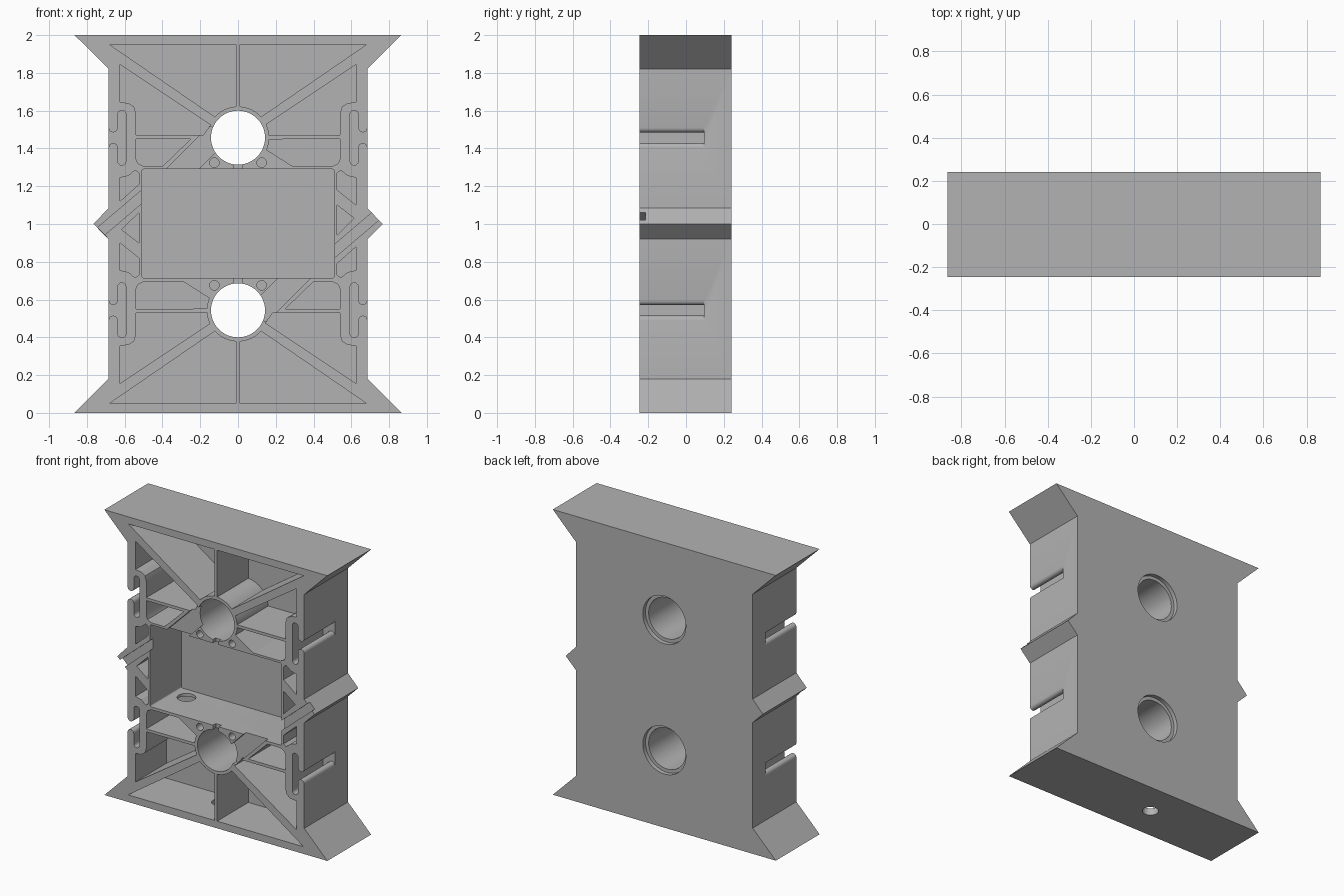
import bpy, bmesh
from math import radians, cos, sin, pi

old = bpy.data.objects.get("Cube")
if old:
    bpy.data.objects.remove(old, do_unlink=True)

FRONT, BACK, FLOOR = -0.245, 0.24, 0.1
OPEN = FRONT - 0.1
RING, BORE, HZ = 0.165, 0.143, 1.457

grey = bpy.data.materials.new("moulded_grey")
grey.use_nodes = True
grey.diffuse_color = (0.45, 0.45, 0.45, 1)
grey.node_tree.nodes["Principled BSDF"].inputs["Base Color"].default_value = grey.diffuse_color


def arc(cx, cz, r, a0, a1, n=6):
    steps = [radians(a0 + (a1 - a0) * i / n) for i in range(n + 1)]
    return [(cx + r * cos(a), cz + r * sin(a)) for a in steps]


def mirror(pts):
    return [(-x, z) for x, z in pts]


def turn(pts):
    return [(-x, 2 - z) for x, z in pts]


def circle(x, z, r, n=48):
    return arc(x, z, r, 0, 360, n)[:-1]


def prisms(name, profiles, y0, y1):
    """One object of separate prisms, profiles in x and z, extruded along y."""
    bm = bmesh.new()
    for pts in profiles:
        face = bm.faces.new([bm.verts.new((x, y0, z)) for x, z in pts])
        ext = bmesh.ops.extrude_face_region(bm, geom=[face])
        moved = [v for v in ext["geom"] if isinstance(v, bmesh.types.BMVert)]
        bmesh.ops.translate(bm, verts=moved, vec=(0, y1 - y0, 0))
    bmesh.ops.recalc_face_normals(bm, faces=bm.faces)
    mesh = bpy.data.meshes.new(name)
    bm.to_mesh(mesh)
    bm.free()
    obj = bpy.data.objects.new(name, mesh)
    bpy.context.collection.objects.link(obj)
    return obj


def cut(target, cutter):
    mod = target.modifiers.new("cut", "BOOLEAN")
    mod.operation, mod.solver, mod.object = "DIFFERENCE", "EXACT", cutter
    bpy.context.view_layer.objects.active = target
    bpy.ops.object.modifier_apply(modifier=mod.name)
    bpy.data.objects.remove(cutter, do_unlink=True)


# Outer body with flared ends and pointed side ridges
side = [(0.865, 0), (0.685, 0.18), (0.685, 0.92), (0.765, 1.0),
        (0.685, 1.085), (0.685, 1.82), (0.865, 2)]
body = prisms("housing_body", [side + mirror(side)[::-1]], FRONT, BACK)
body.data.materials.append(grey)

# Deep pockets between the ribs
end_pocket = [(0.01, 1.95), (0.68, 1.95)] + arc(0, HZ, RING, 42, 86.5)
shoulder = [(0.625, 1.845), (0.625, 1.645), (0.58, 1.64), (0.55, 1.62), (0.54, 1.585), (0.54, 1.47)]
wing_right = shoulder + arc(0, HZ, RING, 4, 25)
wing_left = mirror(shoulder) + [(-0.185, 1.47), (-0.145, 1.525)]
corner = [(0.54, 1.45), (0.54, 1.345), (0.53, 1.32), (0.5, 1.305)]
inner_right = corner + [(0.29, 1.305)] + arc(0, HZ, RING, -23, -3)
inner_left = mirror(corner) + [(-0.4, 1.305), (-0.25, 1.45)]
small_right = [(0.525, 1.18), (0.525, 1.27), (0.545, 1.285), (0.58, 1.255), (0.625, 1.245), (0.625, 1.1)]
small_left = [(-0.525, 1.21), (-0.525, 1.27), (-0.545, 1.285), (-0.58, 1.255), (-0.625, 1.245), (-0.625, 1.12)]
triangle = [(0.525, 0.94), (0.525, 1.1), (0.615, 1.03)]
upper = [end_pocket, mirror(end_pocket), wing_right, wing_left,
         inner_right, inner_left, small_right, small_left, triangle]
cut(body, prisms("pocket_cutter", upper + [turn(p) for p in upper], OPEN, FLOOR))

# Central rectangular chamber
chamber = []
for cx, cz, a in ((0.5, 1.28, 0), (-0.5, 1.28, 90), (-0.5, 0.725, 180), (0.5, 0.725, 270)):
    chamber += arc(cx, cz, 0.01, a, a + 90, 3)
cut(body, prisms("chamber_cutter", [chamber], OPEN, FLOOR))

# Side T-slots with rounded lips
w, zc, gap = 0.022, 1.457, 0.028
slot = arc(0.615, 1.58, w, 0, 180, 8) + arc(0.615, 1.334, w, 180, 360, 8)
slot += arc(0.661, zc - gap - 0.024, 0.024, 180, 0, 8) + [(0.72, zc - gap - 0.024)]
slot += [(0.72, zc + gap + 0.024)] + arc(0.661, zc + gap + 0.024, 0.024, 0, -180, 8)
slots = [slot, mirror(slot), turn(slot), mirror(turn(slot))]
cut(body, prisms("slot_cutter", slots, OPEN, FLOOR - 0.005))

# Through bores, with recesses on the back
cut(body, prisms("bore_cutter", [circle(0, HZ, BORE), circle(0, 2 - HZ, BORE)], OPEN, BACK + 0.1))
cut(body, prisms("recess_cutter", [circle(0, HZ, 0.167), circle(0, 2 - HZ, 0.167)], BACK - 0.03, BACK + 0.1))

# Pin holes beside the bores
pin = circle(0.125, 1.325, 0.025, 20)
cut(body, prisms("pin_cutter", [pin, mirror(pin), turn(pin), mirror(turn(pin))], OPEN, FLOOR))

# Shallow diagonal wire channels and the short bore notches
channel = [(0.5, 0.882), (0.768, 1.111), (0.805, 1.071), (0.5, 0.812)]
feed = [(-0.39, 1.28), (-0.22, 1.28), (-0.1, 1.4), (-0.12, 1.51), (-0.155, 1.515)]
notch = [(-0.022, 1.28), (0.022, 1.28), (0.022, 1.33), (-0.022, 1.33)]
grooves = [channel, feed, notch]
cut(body, prisms("groove_cutter", grooves + [turn(g) for g in grooves], OPEN, FRONT + 0.03))

# Drain holes through the chamber wall and the base
for x, z, r, depth in ((-0.4, 0.7, 0.06, 0.06), (-0.14, 0.02, 0.053, 0.12)):
    bpy.ops.mesh.primitive_cylinder_add(vertices=32, radius=r, depth=depth, location=(x, 0, z))
    cut(body, bpy.context.object)

# Smooth the round surfaces, keep the edges crisp
bpy.ops.object.select_all(action="DESELECT")
body.select_set(True)
bpy.context.view_layer.objects.active = body
bpy.ops.object.shade_smooth_by_angle(angle=radians(25))
